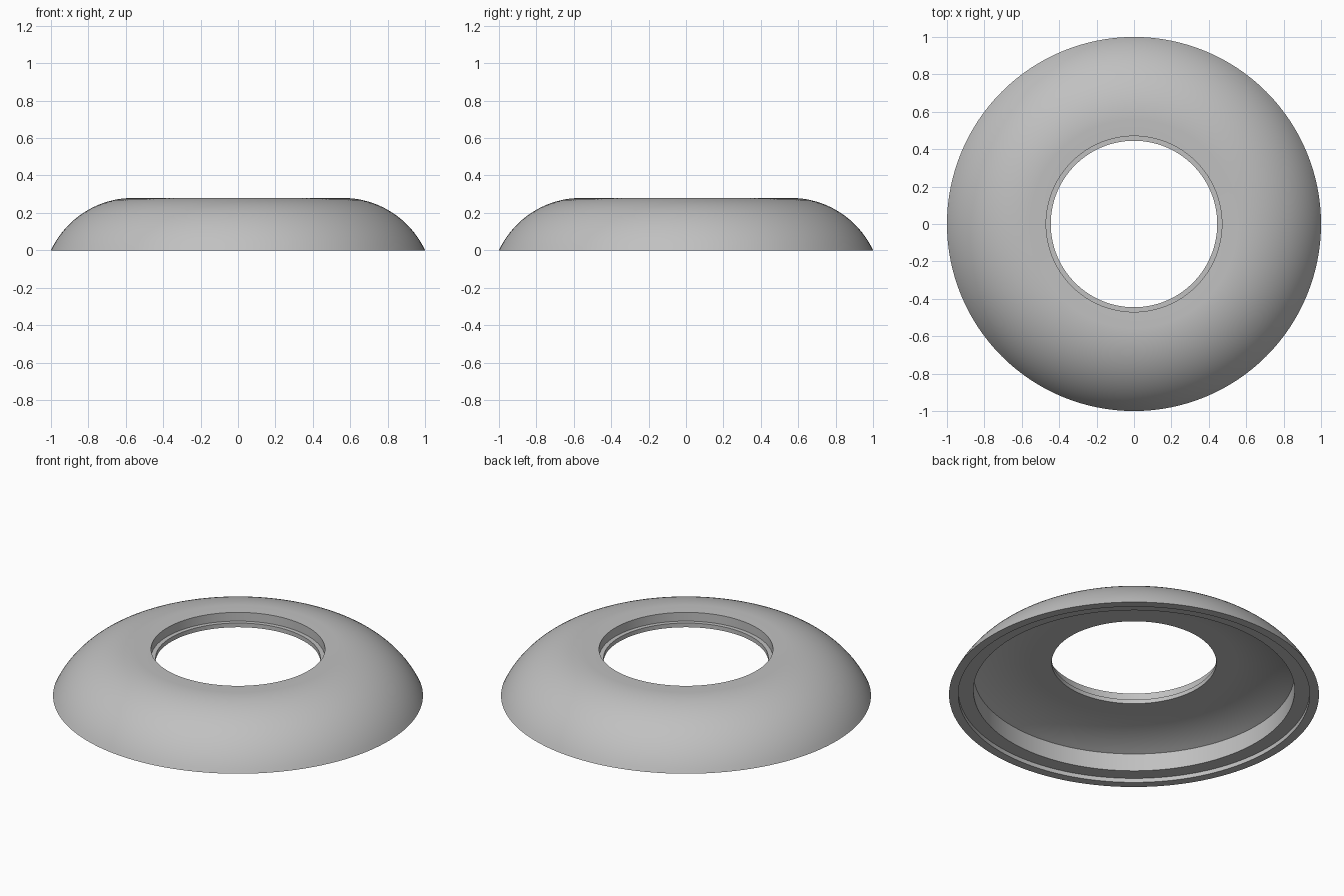
import bpy, bmesh, math

if "Cube" in bpy.data.objects:
    bpy.data.objects.remove(bpy.data.objects["Cube"])

SEGMENTS = 128


def make_material(name, color):
    mat = bpy.data.materials.new(name)
    mat.use_nodes = True
    mat.diffuse_color = color
    mat.node_tree.nodes["Principled BSDF"].inputs["Base Color"].default_value = color
    return mat


def crown_arc(r_edge, z_edge, r_top, z_top, steps):
    """Circular arc from an outer edge up to a level crown."""
    dr, dz = r_edge - r_top, z_top - z_edge
    radius = (dr * dr + dz * dz) / (2 * dz)
    sweep = math.asin(dr / radius)
    angles = [sweep * (1 - i / steps) for i in range(steps + 1)]
    return [(r_top + radius * math.sin(a), z_top - radius + radius * math.cos(a))
            for a in angles]


def lathe(name, profile, mat):
    """Spin a closed (radius, height) profile round the z axis."""
    bm = bmesh.new()
    verts = [bm.verts.new((r, 0, z)) for r, z in profile]
    edges = [bm.edges.new((v, verts[i - 1])) for i, v in enumerate(verts)]
    bmesh.ops.spin(bm, geom=verts + edges, cent=(0, 0, 0), axis=(0, 0, 1),
                   angle=math.tau, steps=SEGMENTS, use_merge=True)
    bmesh.ops.remove_doubles(bm, verts=bm.verts, dist=0.0001)
    bmesh.ops.recalc_face_normals(bm, faces=bm.faces)
    mesh = bpy.data.meshes.new(name)
    bm.to_mesh(mesh)
    bm.free()
    mesh.materials.append(mat)
    obj = bpy.data.objects.new(name, mesh)
    bpy.context.collection.objects.link(obj)
    bpy.ops.object.select_all(action='DESELECT')
    obj.select_set(True)
    bpy.context.view_layer.objects.active = obj
    bpy.ops.object.shade_smooth_by_angle(angle=math.radians(30))
    return obj


grey = make_material("plain grey", (0.53, 0.53, 0.53, 1))

# Domed outer face, ending in the nearly level crown
profile = crown_arc(1.0, 0.0, 0.56, 0.28, 20)
# Hole rim, counterbore wall, ledge and thin lip
profile += [(0.47, 0.277), (0.47, 0.225), (0.445, 0.225), (0.445, 0.2)]
# Hollow underside, curving down to its side wall
profile += reversed(crown_arc(0.868, 0.13, 0.56, 0.2, 12))
# Side wall and shallow step inside the base edge
profile += [(0.868, 0.025), (0.95, 0.025), (0.95, 0.0)]

lathe("domed_ring_cover", profile, grey)
